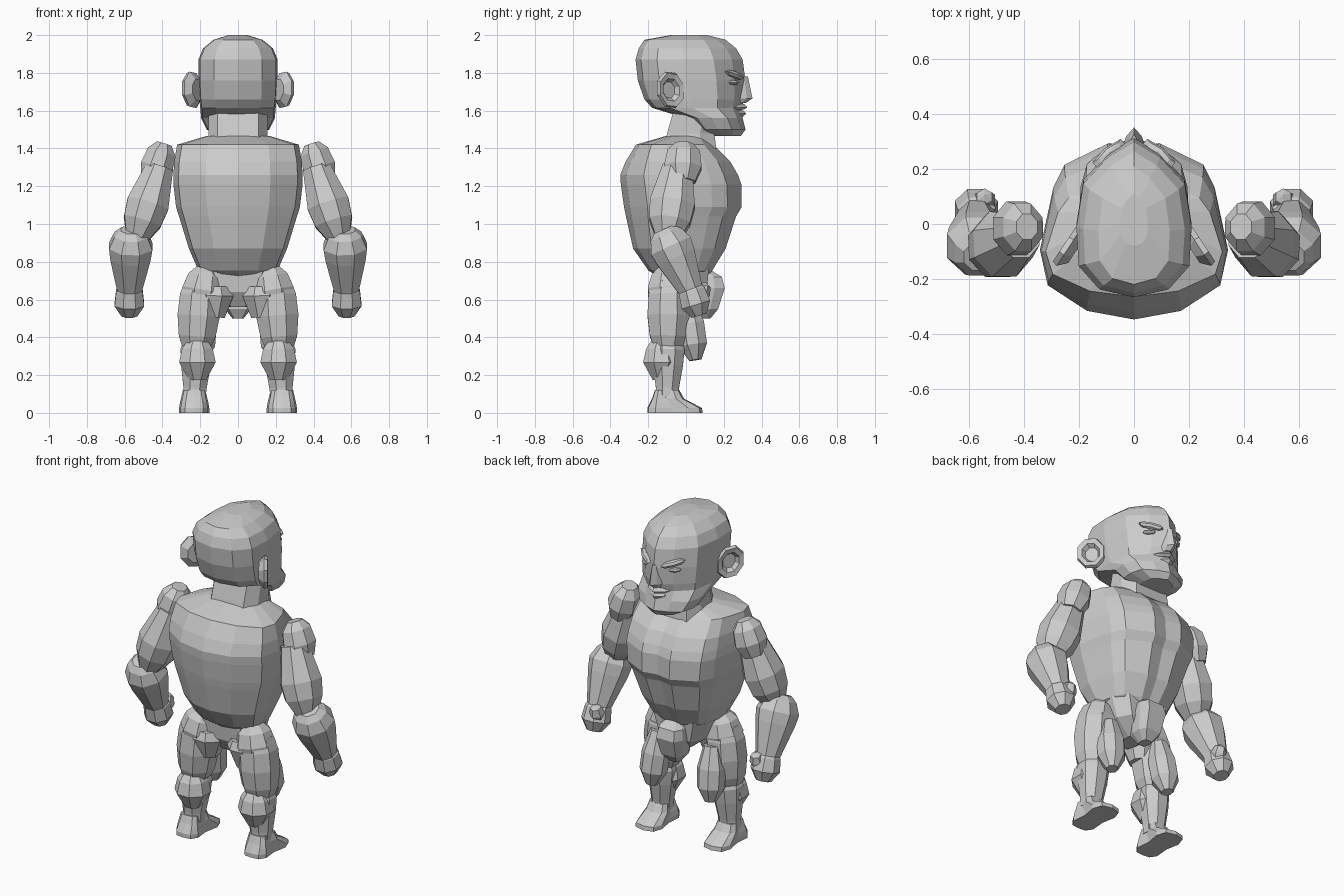
import bpy, bmesh, math
from mathutils import Vector, Matrix, Euler


def finish(name, bm, mirror):
    bmesh.ops.recalc_face_normals(bm, faces=bm.faces)
    me = bpy.data.meshes.new(name)
    bm.to_mesh(me)
    bm.free()
    ob = bpy.data.objects.new(name, me)
    bpy.context.collection.objects.link(ob)
    if mirror:
        ob.modifiers.new("mirror", 'MIRROR').use_mirror_merge = False
    return ob


def skin(bm, rings):
    vs = [[bm.verts.new(p) for p in r] for r in rings]
    n = len(vs[0])
    for a, b in zip(vs, vs[1:]):
        for i in range(n):
            j = (i + 1) % n
            bm.faces.new((a[i], a[j], b[j], b[i]))
    bm.faces.new(vs[0])
    bm.faces.new(vs[-1])


def loft(name, half, slices, cx=0.0, mirror=False):
    """Stack horizontal slices (z, y_back, y_front, half_width) of one outline."""
    outline = half + [(-x, y) for x, y in half[-2:0:-1]]
    bm = bmesh.new()
    skin(bm, [[(cx + x * w, y0 + y * (y1 - y0), z) for x, y in outline]
              for z, y0, y1, w in slices])
    return finish(name, bm, mirror)


def limb(name, p0, p1, prof, n=8, squash=1.0):
    """Straight tapered segment, prof = (fraction along, radius)."""
    p0, p1 = Vector(p0), Vector(p1)
    d = p1 - p0
    u = Vector((0, 1, 0)).cross(d).normalized()
    v = d.cross(u).normalized()
    bm = bmesh.new()
    ang = [2 * math.pi * (i + 0.5) / n for i in range(n)]
    skin(bm, [[p0 + d * t + r * (u * math.cos(a) * squash + v * math.sin(a)) for a in ang]
              for t, r in prof])
    return finish(name, bm, True)


def ball(name, c, r, rot=(0, 0, 0), n=8, rows=5, mirror=True):
    bm = bmesh.new()
    m = Matrix.LocRotScale(Vector(c), Euler([math.radians(a) for a in rot]), Vector(r))
    bmesh.ops.create_uvsphere(bm, u_segments=n, v_segments=rows, radius=1.0, matrix=m)
    return finish(name, bm, mirror)


# Torso
chest = [(0, 0), (.5, .05), (.92, .2), (1, .4), (.86, .75), (.74, .88), (.28, 1), (0, .97)]
loft("torso", chest, [
    (.70, -.12, .10, .11), (.755, -.20, .14, .21), (.87, -.28, .21, .26),
    (1.04, -.318, .265, .312), (1.09, -.328, .295, .328), (1.21, -.345, .293, .342),
    (1.26, -.348, .275, .342), (1.33, -.32, .235, .338), (1.42, -.265, .145, .322),
    (1.465, -.11, .10, .17)])

# Pelvis and groin
box = [(0, 0), (.7, 0), (1, .3), (1, .7), (.7, 1), (0, 1)]
loft("pelvis", box, [(.56, -.10, .06, .05), (.64, -.15, .11, .15), (.76, -.16, .12, .19)])
loft("groin", box, [(.50, .06, .13, .03), (.55, .03, .17, .07), (.66, .03, .205, .085),
                    (.72, .04, .19, .075), (.75, .06, .14, .05)])

# Neck
loft("neck", box, [(1.40, -.12, .16, .165), (1.48, -.10, .15, .155), (1.62, -.06, .17, .155)])

# Head
skull = [(0, 0), (.6, .05), (.96, .2), (1, .45), (.88, .73), (.45, .9), (0, 1)]
loft("head", skull, [
    (1.465, .12, .29, .09), (1.50, .05, .315, .165), (1.56, .0, .30, .195),
    (1.615, -.18, .295, .20), (1.66, -.22, .31, .205), (1.76, -.255, .315, .21),
    (1.87, -.267, .30, .21), (1.93, -.25, .265, .185), (1.975, -.22, .21, .13),
    (2.0, -.08, .11, .05)])

# Nose
nose = [(0, 0), (1, 0), (.5, .7), (0, 1)]
loft("nose", nose, [(1.64, .26, .315, .045), (1.665, .25, .352, .055), (1.78, .26, .328, .02)])

# Facial details
ball("eye", (.10, .25, 1.75), (.04, .02, .014), (0, 0, -42), 6, 4)
ball("brow", (.092, .258, 1.79), (.08, .024, .02), (0, -14, -40), 6, 4)
loft("upper_lip", nose, [(1.605, .2, .305, .1), (1.617, .2, .325, .11), (1.635, .2, .31, .07)])
loft("lower_lip", nose, [(1.565, .2, .30, .06), (1.585, .2, .32, .09), (1.60, .2, .305, .09)])

# Ears: cupped discs angled outward and back
out, nrm = Vector((.55, -.83, .12)), Vector((.83, .55, 0))
bm = bmesh.new()
rings = []
for off, s in ((-.03, .6), (.0, 1), (.02, .92), (.015, .62), (-.01, .45)):
    rings.append([Vector((.238, -.085, 1.71)) + nrm * off
                  + out * (.088 * s * math.cos(a)) + Vector((0, 0, .1 * s * math.sin(a)))
                  for a in [math.pi * (i + .5) / 4 for i in range(8)]])
skin(bm, rings)
finish("ear", bm, True)

# Arms
limb("shoulder", (.39, -.01, 1.425), (.455, -.02, 1.225),
     [(0, .05), (.22, .093), (.62, .107), (1, .075)], squash=.88)
limb("upper_arm", (.415, -.045, 1.30), (.54, -.10, .91),
     [(0, .085), (.17, .10), (.5, .13), (.74, .117), (1, .06)], squash=.93)
limb("forearm", (.565, -.12, .97), (.575, .04, .62),
     [(0, .06), (.08, .095), (.25, .124), (.42, .115), (1, .062)])
limb("hand", (.575, .02, .68), (.575, .07, .515),
     [(0, .05), (.2, .076), (.65, .085), (1, .045)])
ball("thumb", (.545, .085, .635), (.045, .045, .06), (-20, 0, 0), 6, 4)

# Legs
limb("hip", (.165, -.09, .765), (.195, -.095, .60),
     [(0, .06), (.25, .098), (.7, .118), (1, .105)])
limb("buttock", (.125, -.10, .67), (.13, -.10, .505), [(0, .09), (.3, .11), (1, .065)])
limb("thigh", (.195, -.09, .70), (.222, -.095, .33),
     [(0, .09), (.2, .115), (.5, .121), (.8, .105), (1, .075)])
limb("thigh_front", (.18, .0, .60), (.20, .05, .28),
     [(0, .05), (.4, .082), (.75, .08), (1, .035)])
limb("shin", (.215, -.09, .42), (.23, -.10, .08),
     [(0, .06), (.25, .092), (.5, .085), (.85, .066), (1, .064)])
limb("calf", (.215, -.13, .38), (.215, -.13, .175),
     [(0, .06), (.2, .088), (.55, .105), (1, .05)])

# Feet
sole = [(0, 0), (.6, .02), (.9, .15), (.8, .45), (1, .75), (.75, .95), (0, 1)]
loft("foot", sole, [(0, -.205, .088, .08), (.025, -.205, .085, .08), (.055, -.19, .03, .075),
                    (.075, -.18, -.01, .07), (.12, -.165, -.035, .06)], cx=.232, mirror=True)
